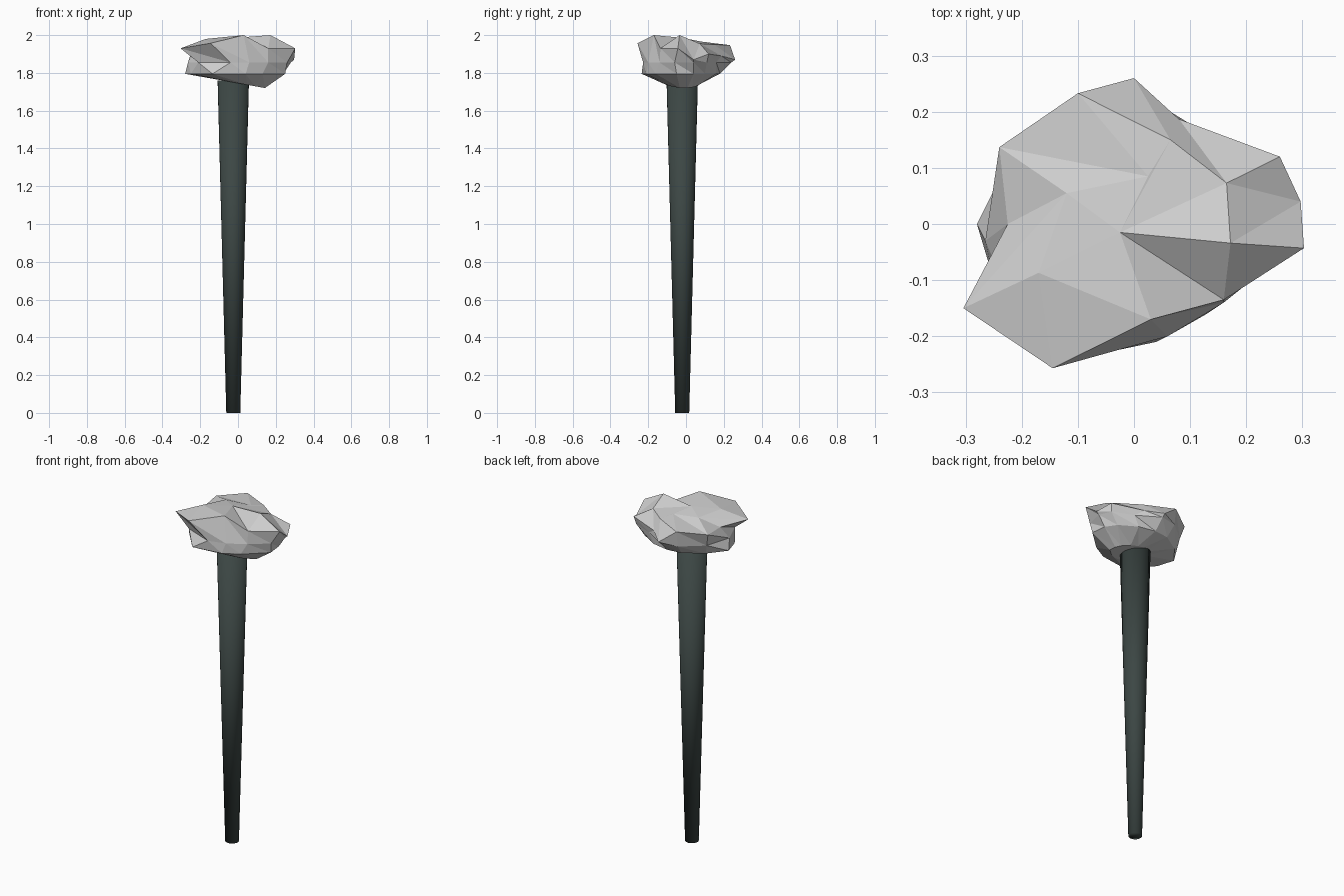
import bpy
import bmesh

if "Cube" in bpy.data.objects:
    bpy.data.objects.remove(bpy.data.objects["Cube"], do_unlink=True)


def make_material(name, colour):
    material = bpy.data.materials.new(name)
    material.use_nodes = True
    material.diffuse_color = (*colour, 1)
    material.node_tree.nodes["Principled BSDF"].inputs["Base Color"].default_value = (*colour, 1)
    return material


def add_object(name, bm, material, smooth):
    bmesh.ops.recalc_face_normals(bm, faces=bm.faces[:])
    for face in bm.faces:
        face.smooth = smooth
    mesh = bpy.data.meshes.new(name)
    bm.to_mesh(mesh)
    bm.free()
    mesh.materials.append(material)
    obj = bpy.data.objects.new(name, mesh)
    bpy.context.collection.objects.link(obj)
    return obj


def add_face(bm, corners):
    # Skip repeated corners so that quads can collapse to triangles
    unique = list(dict.fromkeys(corners))
    if len(unique) > 2:
        bm.faces.new(unique)


def bridge(bm, lower, upper):
    # Join two closed rings with triangles
    count = len(lower)
    for i in range(count):
        j = (i + 1) % count
        add_face(bm, (lower[i], lower[j], upper[i]))
        add_face(bm, (lower[j], upper[j], upper[i]))


stone_grey = make_material("pale stone grey", (0.62, 0.62, 0.62))
shaft_green = make_material("dark grey green", (0.045, 0.062, 0.058))

# Tapered shaft: fully smooth, caps included
shaft_bm = bmesh.new()
bmesh.ops.create_cone(shaft_bm, cap_ends=True, segments=32,
                      radius1=0.037, radius2=0.083, depth=1.76)
shaft = add_object("tapered_shaft", shaft_bm, shaft_green, True)
shaft.location = (-0.025, -0.02, 0.88)

# Faceted stone head: rings run counter-clockwise from the model's left
low = [(.25, -.05), (.24, .04), (.2, .1), (.1, .16), (0, .18), (-.09, .17),
       (-.2, .1), (-.28, 0), (-.25, -.1), (-.135, -.235), (.04, -.21), (.13, -.16)]
middle = [(.26, -.06), (.28, .04), (.25, .11), (.13, .16), (0, .24), (-.1, .22),
          (-.22, .12), (-.265, -.03), (-.21, -.16), (-.04, -.227), (.06, -.2), (.16, -.14)]
rim = [(.303, -.043, 1.93), (.297, .04, 1.87), (.26, .12, 1.9), (.08, .187, 1.89),
       (0, .26, 1.87), (-.1, .233, 1.947), (-.24, .137, 1.93), (-.225, 0, 1.92),
       (-.304, -.15, 1.93), (-.145, -.257, 1.957), (.03, -.17, 2), (.16, -.135, 1.93)]

# Crown points inside the rim
crown = {
    "peak": (.172, -.034, 2),
    "side": (.165, .073, 1.955),
    "notch": (.065, .15, 1.95),
    "back": (.025, .085, 1.965),
    "slope": (-.12, .055, 1.97),
    "ridge": (-.17, -.087, 1.98),
    "centre": (-.025, -.015, 1.985),
}
crown_order = ["peak", "side", "side", "notch", "notch", "back",
               "slope", "slope", "ridge", "ridge", "centre", "peak"]

stone_bm = bmesh.new()
bottom_ring = [stone_bm.verts.new((x * .45 + .03, y * .45 - .01, 1.74 - x * .08)) for x, y in low]
low_ring = [stone_bm.verts.new((x, y, 1.795)) for x, y in low]
middle_ring = [stone_bm.verts.new((x, y, 1.855)) for x, y in middle]
rim_ring = [stone_bm.verts.new(point) for point in rim]
crown_verts = {name: stone_bm.verts.new(point) for name, point in crown.items()}
crown_ring = [crown_verts[name] for name in crown_order]

stone_bm.faces.new(bottom_ring)
bridge(stone_bm, bottom_ring, low_ring)
bridge(stone_bm, low_ring, middle_ring)
bridge(stone_bm, middle_ring, rim_ring)
bridge(stone_bm, rim_ring, crown_ring)

# Close the crown with a fan around its centre
fan = [crown_verts[name] for name in crown if name != "centre"]
for first, second in zip(fan, fan[1:]):
    add_face(stone_bm, (crown_verts["centre"], first, second))

add_object("stone_head", stone_bm, stone_grey, False)
